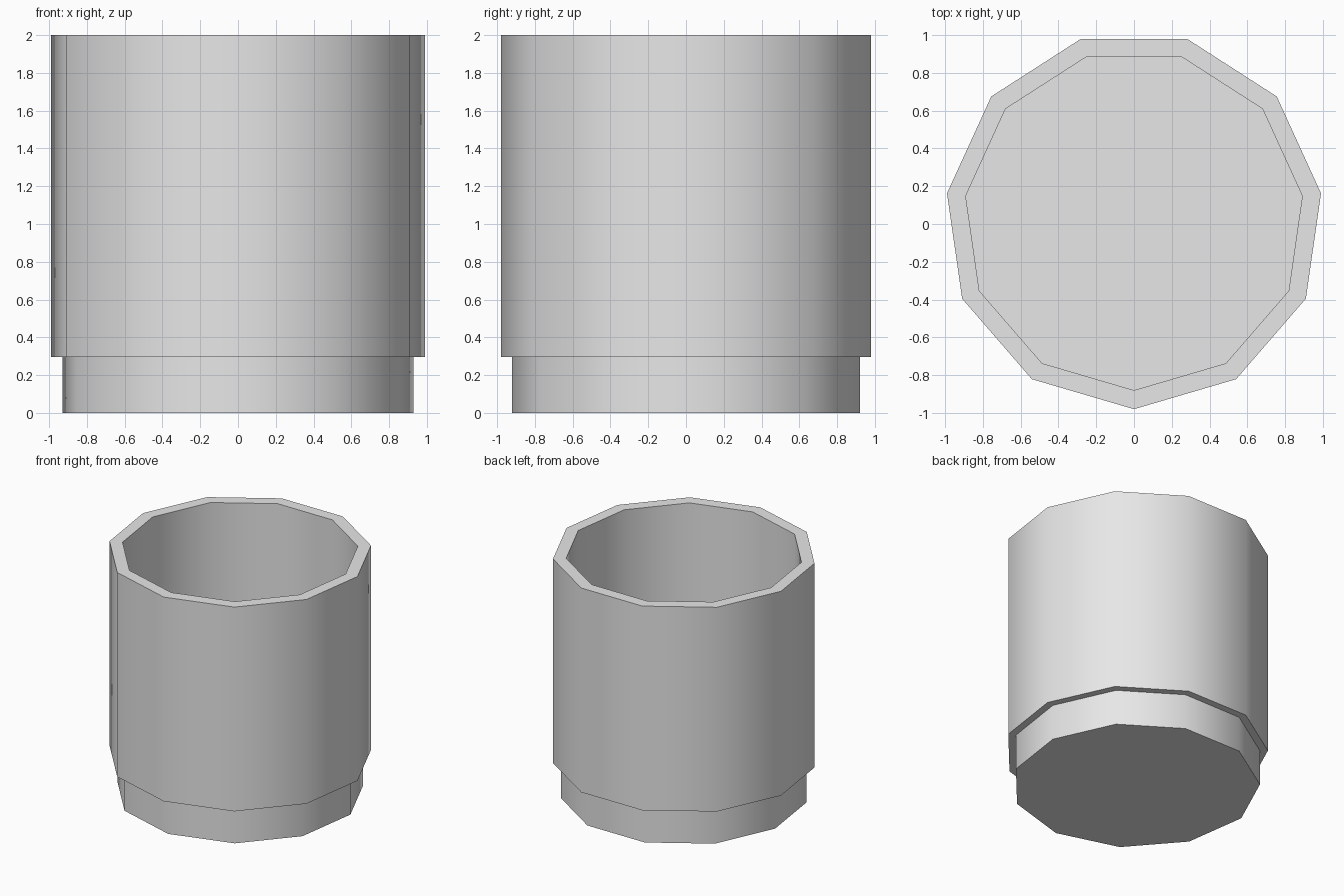
import bpy
import bmesh
from math import pi, sin, cos, radians

cube = bpy.data.objects.get("Cube")
if cube:
    bpy.data.objects.remove(cube)

SIDES = 11
CENTRE_Y = 0.02  # an odd-sided ring is off-centre in depth

grey = bpy.data.materials.new("light_grey")
grey.use_nodes = True
colour = (0.8, 0.8, 0.8, 1)
grey.diffuse_color = colour
grey.node_tree.nodes["Principled BSDF"].inputs["Base Color"].default_value = colour

# Radius and height pairs: foot, step, outer wall, rim, inner wall, floor
profile = [(0.94, 0), (0.94, 0.295), (1, 0.295), (1, 2), (0.9, 2), (0.9, 0.3)]

bm = bmesh.new()
rings = []
for radius, z in profile:
    angles = [-pi / 2 + 2 * pi * i / SIDES for i in range(SIDES)]
    rings.append([bm.verts.new((radius * cos(a), CENTRE_Y + radius * sin(a), z))
                  for a in angles])

# Walls between neighbouring rings
for low, high in zip(rings, rings[1:]):
    for i in range(SIDES):
        j = (i + 1) % SIDES
        bm.faces.new((low[i], low[j], high[j], high[i]))

# Underside and inner floor
bm.faces.new(rings[0][::-1])
bm.faces.new(rings[-1])
bmesh.ops.recalc_face_normals(bm, faces=bm.faces)

mesh = bpy.data.meshes.new("cup")
bm.to_mesh(mesh)
bm.free()
mesh.materials.append(grey)
cup = bpy.data.objects.new("cup", mesh)
bpy.context.collection.objects.link(cup)

# Smooth walls with crisp rim and step
bpy.ops.object.select_all(action='DESELECT')
cup.select_set(True)
bpy.context.view_layer.objects.active = cup
bpy.ops.object.shade_smooth_by_angle(angle=radians(40))
